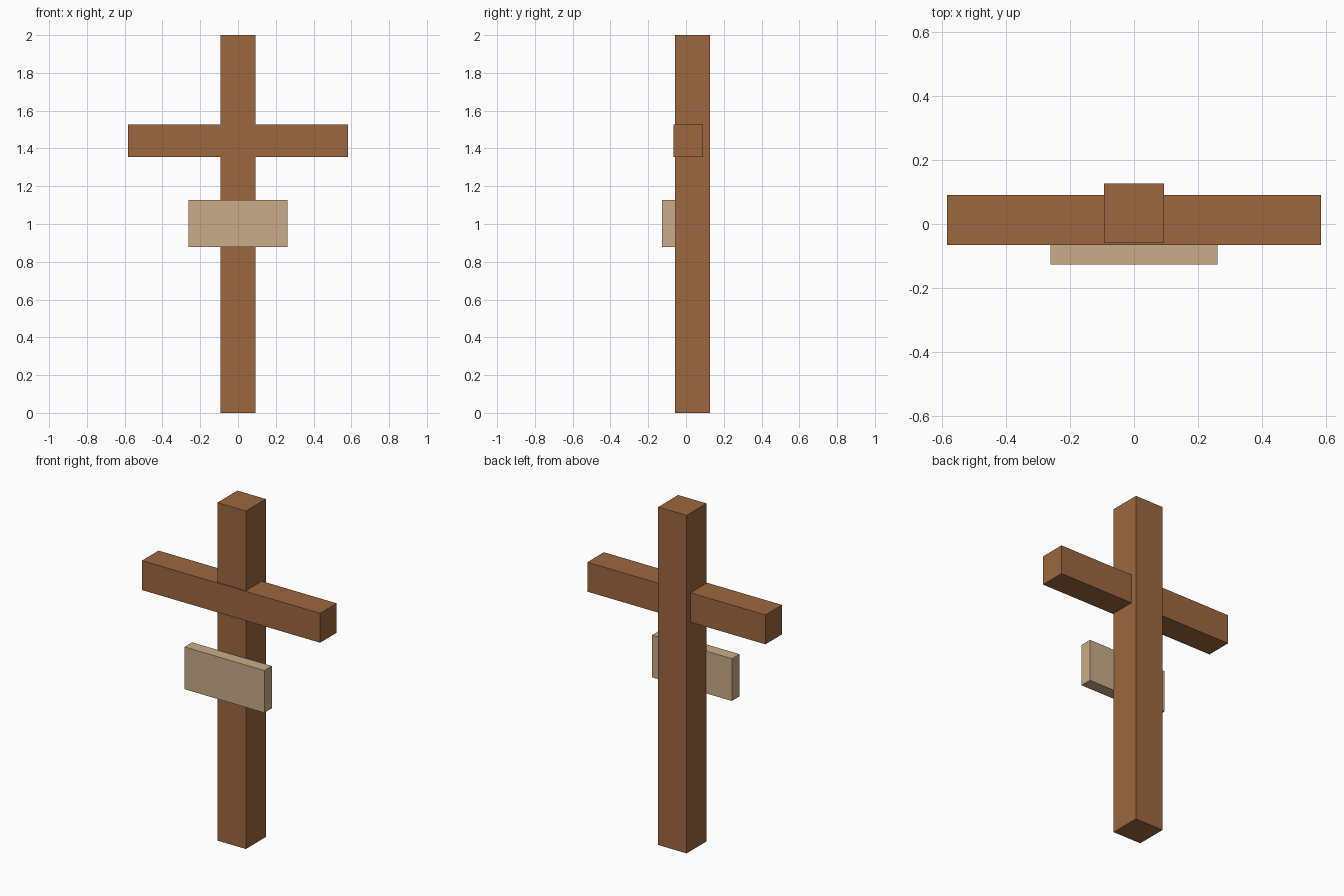
import bpy

if "Cube" in bpy.data.objects:
    bpy.data.objects.remove(bpy.data.objects["Cube"])


def material(name, color):
    m = bpy.data.materials.new(name)
    m.diffuse_color = (*color, 1.0)
    m.use_nodes = True
    m.node_tree.nodes["Principled BSDF"].inputs["Base Color"].default_value = m.diffuse_color
    return m


def box(name, x, y, z, mat):
    """Box spanning the given (min, max) range on each axis."""
    center = [(a + b) / 2 for a, b in (x, y, z)]
    size = [b - a for a, b in (x, y, z)]
    bpy.ops.mesh.primitive_cube_add(size=1, location=center)
    ob = bpy.context.object
    ob.name = name
    ob.scale = size
    bpy.ops.object.transform_apply(location=False, rotation=False, scale=True)
    ob.data.materials.append(mat)
    return ob


brown = material("brown wood", (0.332, 0.136, 0.052))
tan = material("pale wood", (0.578, 0.413, 0.250))

# Upright post
box("post", (-0.093, 0.093), (-0.059, 0.127), (0, 2), brown)
# Horizontal beam, just proud of the post's front
box("crossbeam", (-0.583, 0.583), (-0.065, 0.090), (1.354, 1.528), brown)
# Pale sign board on the front
box("sign_board", (-0.261, 0.261), (-0.127, -0.056), (0.877, 1.127), tan)
